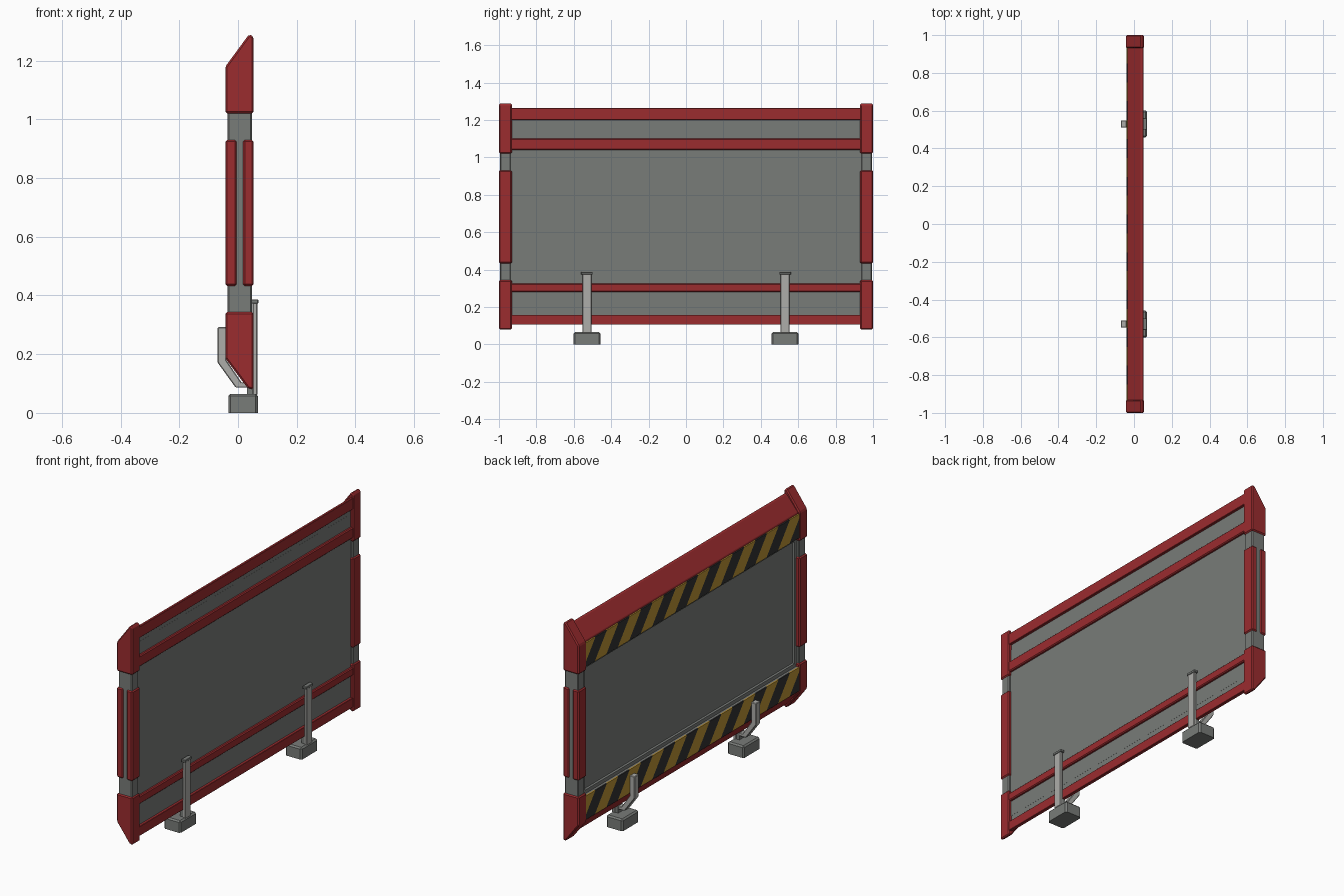
import bpy, bmesh, math
from mathutils import Vector

if "Cube" in bpy.data.objects:
    bpy.data.objects.remove(bpy.data.objects["Cube"])


def material(name, rgb):
    m = bpy.data.materials.new(name)
    m.diffuse_color = (*rgb, 1)
    m.use_nodes = True
    m.node_tree.nodes["Principled BSDF"].inputs["Base Color"].default_value = m.diffuse_color
    return m


RED = material("red paint", (0.33, 0.025, 0.028))
GREY = material("grey metal", (0.19, 0.20, 0.19))
LIGHT = material("light metal", (0.42, 0.42, 0.40))
YELLOW = material("hazard yellow", (0.50, 0.29, 0.035))
BLACK = material("hazard black", (0.033, 0.033, 0.033))


def finish(name, bm, mats, bevel=0, mirror=False):
    bmesh.ops.recalc_face_normals(bm, faces=bm.faces)
    me = bpy.data.meshes.new(name)
    bm.to_mesh(me)
    bm.free()
    for m in mats:
        me.materials.append(m)
    ob = bpy.data.objects.new(name, me)
    bpy.context.collection.objects.link(ob)
    if bevel:
        b = ob.modifiers.new("bevel", 'BEVEL')
        b.width, b.segments = bevel, 1
        b.limit_method, b.angle_limit = 'ANGLE', math.radians(25)
    if mirror:
        ob.modifiers.new("mirror", 'MIRROR').use_axis = (False, True, False)
    return ob


def extrude_bm(profile, y0, y1):
    """Closed x/z profile extruded along y."""
    bm = bmesh.new()
    face = bm.faces.new([bm.verts.new((x, y0, z)) for x, z in profile])
    ext = bmesh.ops.extrude_face_region(bm, geom=[face])
    verts = [g for g in ext["geom"] if isinstance(g, bmesh.types.BMVert)]
    bmesh.ops.translate(bm, verts=verts, vec=(0, y1 - y0, 0))
    return bm


def rect(x0, x1, z0, z1):
    return [(x0, z0), (x1, z0), (x1, z1), (x0, z1)]


def part(name, profile, y0, y1, mat, bevel=0, mirror=False):
    return finish(name, extrude_bm(profile, y0, y1), [mat], bevel, mirror)


E = 0.94   # half length between the end posts

# Main panel with an inset field on the back
bm = extrude_bm(rect(-0.022, 0.036, 0.32, 1.045), -E, E)
bm.normal_update()
bmesh.ops.recalc_face_normals(bm, faces=bm.faces)
back = min(bm.faces, key=lambda f: f.calc_center_median().x)
bmesh.ops.inset_region(bm, faces=[back], thickness=0.035)
bmesh.ops.inset_region(bm, faces=[back], thickness=0.004, depth=-0.01)
finish("main_panel", bm, [GREY])

# Upper and lower infill panels behind the stripes
part("upper_infill", rect(-0.033, 0.036, 1.04, 1.17), -E, E, GREY)
part("upper_infill_top", rect(-0.004, 0.0355, 1.165, 1.205), -E, E, GREY)
part("lower_infill", rect(-0.033, 0.036, 0.195, 0.325), -E, E, GREY)
part("lower_infill_base", rect(0.0, 0.0355, 0.155, 0.2), -E, E, GREY)

# Long red rails
part("top_rail", [(-0.034, 1.168), (-0.032, 1.18), (0.037, 1.263), (0.050, 1.263),
                  (0.050, 1.20), (0.0, 1.20)], -E, E, RED, 0.002)
part("upper_rail", rect(0.02, 0.050, 1.04, 1.10), -E, E, RED, 0.005)
part("lower_rail", rect(0.02, 0.050, 0.28, 0.325), -E, E, RED, 0.005)
part("bottom_rail", [(-0.034, 0.198), (-0.032, 0.186), (0.032, 0.105), (0.050, 0.105),
                     (0.050, 0.158), (0.0, 0.158)], -E, E, RED, 0.002)


# Slanted hazard stripes: thin plates cut along diagonals
def stripes(name, z0, z1, slope=0.8, w=0.1):
    bm = extrude_bm(rect(-0.041, -0.033, z0, z1), -E, E)
    for i in range(-12, 13):
        bmesh.ops.bisect_plane(bm, geom=bm.verts[:] + bm.edges[:] + bm.faces[:],
                               plane_co=(0, 0.05 + i * w, z1),
                               plane_no=Vector((0, 1, slope)).normalized())
    for f in bm.faces:
        c = f.calc_center_median()
        f.material_index = math.floor((c.y + slope * (c.z - z1) - 0.05) / w) % 2
    finish(name, bm, [YELLOW, BLACK])


stripes("upper_hazard_stripes", 1.04, 1.172)
stripes("lower_hazard_stripes", 0.194, 0.325)

# End posts: grey core, red corner guards, slanted red caps
part("end_post_core", rect(-0.036, 0.047, 0.3, 1.06), 0.937, 0.994, GREY, 0.005, True)
part("post_guard_back", rect(-0.043, -0.005, 0.433, 0.93), 0.931, 1.0, RED, 0.006, True)
part("post_guard_front", rect(0.017, 0.053, 0.433, 0.93), 0.931, 1.0, RED, 0.006, True)
part("post_top_cap", [(-0.043, 1.02), (0.053, 1.02), (0.053, 1.282), (0.038, 1.29),
                      (-0.043, 1.18)], 0.931, 1.0, RED, 0.006, True)
part("post_bottom_cap", [(-0.043, 0.343), (-0.043, 0.185), (0.034, 0.083), (0.053, 0.079),
                         (0.053, 0.343)], 0.931, 1.0, RED, 0.006, True)

# Feet with front stake and rear hook bracket
Y = 0.53
bm = bmesh.new()
bmesh.ops.create_cube(bm, size=1)
for v in bm.verts:
    v.co = Vector((0.0175 + v.co.x * 0.101, Y + v.co.y * 0.144, 0.0325 + v.co.z * 0.065))
rim = [e for e in bm.edges if sum(v.co.z > 0.01 for v in e.verts) > 0]
bmesh.ops.bevel(bm, geom=rim, offset=0.008, segments=1, affect='EDGES')
finish("foot_block", bm, [GREY], mirror=True)
part("foot_stake", rect(0.049, 0.066, 0.06, 0.378), Y - 0.024, Y + 0.024, LIGHT, 0.003, True)
part("stake_cap", rect(0.045, 0.069, 0.373, 0.387), Y - 0.031, Y + 0.031, GREY, 0.002, True)
part("foot_neck", rect(0.03, 0.055, 0.06, 0.106), Y - 0.02, Y + 0.02, GREY, 0, True)
part("hook_bracket", [(-0.07, 0.292), (-0.07, 0.172), (-0.008, 0.086), (0.05, 0.086),
                      (0.05, 0.104), (0.012, 0.104), (-0.04, 0.18), (-0.04, 0.292)],
     Y - 0.019, Y + 0.019, LIGHT, 0.003, True)
